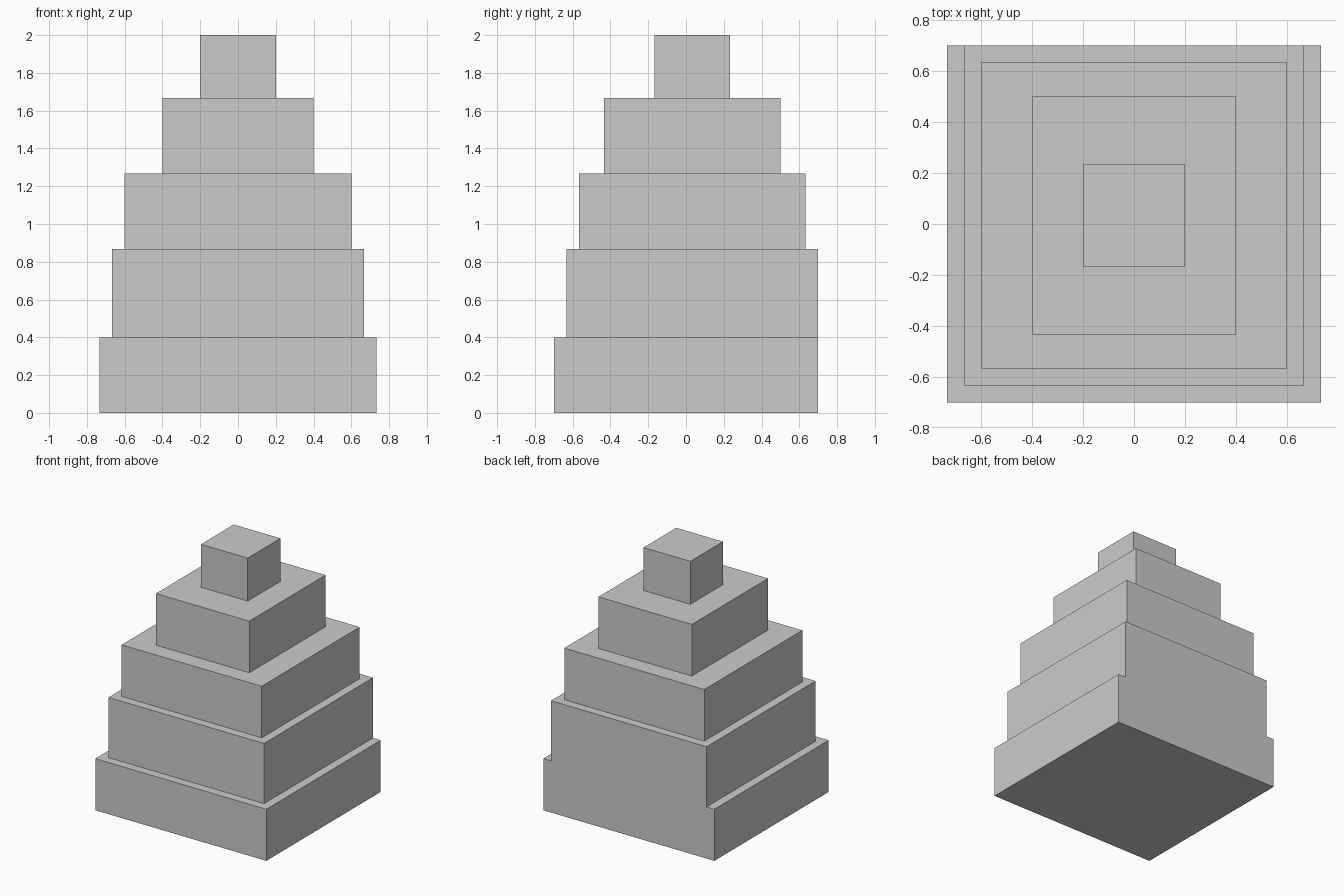
import bpy

if "Cube" in bpy.data.objects:
    bpy.data.objects.remove(bpy.data.objects["Cube"])

# Single flat grey for the whole model
grey = bpy.data.materials.new("light_grey")
grey.diffuse_color = (0.6, 0.6, 0.6, 1.0)
grey.use_nodes = True
grey.node_tree.nodes["Principled BSDF"].inputs["Base Color"].default_value = grey.diffuse_color


def add_tier(name, half_width, y0, y1, z0, z1):
    """Box tier, symmetric in x, spanning the given y and z ranges."""
    bpy.ops.mesh.primitive_cube_add(size=1, location=(0, (y0 + y1) / 2, (z0 + z1) / 2))
    tier = bpy.context.object
    tier.name = tier.data.name = name
    tier.scale = (2 * half_width, y1 - y0, z1 - z0)
    bpy.ops.object.transform_apply(location=False, rotation=False, scale=True)
    tier.data.materials.append(grey)


# Stepped tiers, bottom to top: half width, front y, back y, top z
tiers = [
    ("base_tier", 0.7333, -0.7, 0.7, 0.4),
    ("second_tier", 0.6667, -0.6333, 0.7, 0.8667),  # flush with base at the back
    ("third_tier", 0.6, -0.5667, 0.6333, 1.2667),
    ("fourth_tier", 0.4, -0.4333, 0.5, 1.6667),
    ("top_block", 0.2, -0.1667, 0.2333, 2.0),
]

z = 0.0
for name, half_width, front, back, top in tiers:
    add_tier(name, half_width, front, back, z, top)
    z = top
